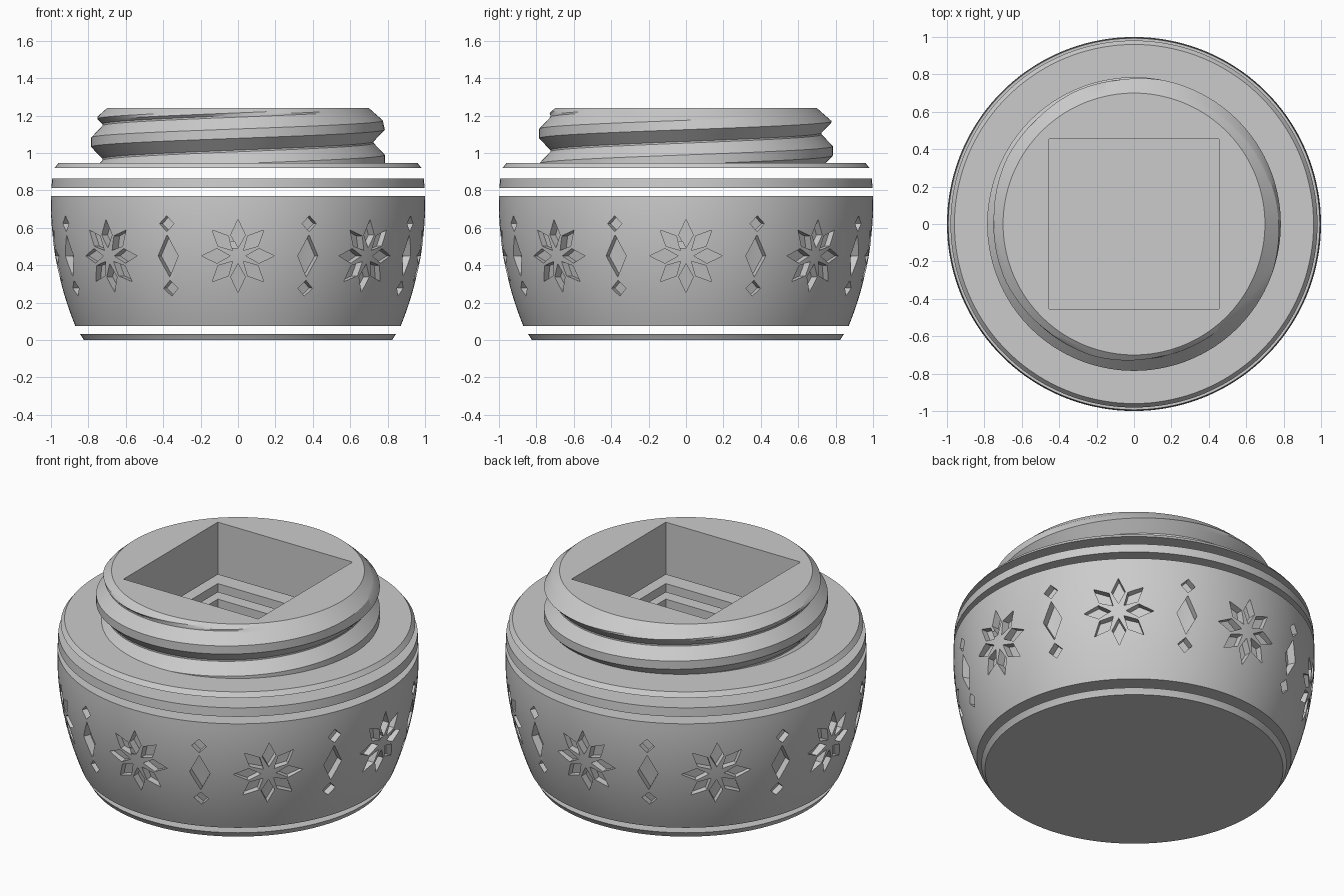
import bpy, bmesh
from math import sin, cos, pi, tau

cube = bpy.data.objects.get("Cube")
if cube:
    bpy.data.objects.remove(cube, do_unlink=True)

SEGMENTS = 144
PITCH = 0.185

grey = bpy.data.materials.new("plain grey")
grey.use_nodes = True
grey.diffuse_color = (0.6, 0.6, 0.6, 1)
grey.node_tree.nodes["Principled BSDF"].inputs["Base Color"].default_value = (0.6, 0.6, 0.6, 1)


def finish(name, bm):
    bmesh.ops.recalc_face_normals(bm, faces=bm.faces)
    mesh = bpy.data.meshes.new(name)
    bm.to_mesh(mesh)
    bm.free()
    mesh.materials.append(grey)
    obj = bpy.data.objects.new(name, mesh)
    bpy.context.collection.objects.link(obj)
    return obj


def select(obj):
    bpy.ops.object.select_all(action='DESELECT')
    obj.select_set(True)
    bpy.context.view_layer.objects.active = obj


def turned(name, profile):
    """Solid of revolution from (radius, z) points, capped at both ends."""
    bm = bmesh.new()
    rings = [[bm.verts.new((r * cos(tau * i / SEGMENTS), r * sin(tau * i / SEGMENTS), z))
              for i in range(SEGMENTS)] for r, z in profile]
    for a, b in zip(rings, rings[1:]):
        for i in range(SEGMENTS):
            j = (i + 1) % SEGMENTS
            bm.faces.new((a[i], a[j], b[j], b[i]))
    bm.faces.new(rings[0])
    bm.faces.new(rings[-1])
    return finish(name, bm)


def cut(obj, cutter):
    mod = obj.modifiers.new("cut", 'BOOLEAN')
    mod.operation = 'DIFFERENCE'
    mod.solver = 'EXACT'
    mod.object = cutter
    select(obj)
    bpy.ops.object.modifier_apply(modifier=mod.name)


def bulge(z):
    """Outer radius of the jar at a height."""
    return 1 - 0.13 * ((z - 0.72) / 0.645) ** 2


def thread_radius(offset, z):
    """Screw thread section, limited by the chamfer at the mouth."""
    d = abs((offset + PITCH / 2) % PITCH - PITCH / 2)
    ramp = min(1, max(0, (0.088 - d) / 0.063))
    return min(0.725 + 0.06 * ramp, 0.7 + (1.24 - z) / 0.88)


# Threaded neck: grid that follows the helix, clamped to the neck height
def threaded_neck():
    bm = bmesh.new()
    steps = [-0.088, -0.074, -0.06, -0.046, -0.035, -0.025,
             0.025, 0.035, 0.046, 0.06, 0.074, 0.088]
    columns = []
    for i in range(SEGMENTS + 1):
        a = tau * i / SEGMENTS
        crest = 1.0575 + PITCH * (a - pi) / tau
        column = []
        for turn in range(-2, 4):
            for s in steps:
                z = min(1.24, max(0.93, crest + turn * PITCH + s))
                r = thread_radius(z - crest, z)
                column.append(bm.verts.new((r * cos(a), r * sin(a), z)))
        columns.append(column)
    for c, d in zip(columns, columns[1:]):
        for k in range(len(c) - 1):
            bm.faces.new((c[k], d[k], d[k + 1], c[k + 1]))
    bmesh.ops.remove_doubles(bm, verts=bm.verts, dist=0.0002)
    bmesh.ops.holes_fill(bm, edges=[e for e in bm.edges if e.is_boundary], sides=0)
    return finish("threaded_neck", bm)


# Snowflake band: kite prisms sunk into the wall
def prism(bm, outline, angle):
    layers = []
    for depth in (-0.045, 0.06):
        layer = []
        for x, z in outline:
            r = bulge(z) + depth
            layer.append(bm.verts.new((r * cos(angle) - x * sin(angle),
                                       r * sin(angle) + x * cos(angle), z)))
        layers.append(layer)
    inner, outer = layers
    for layer in layers:
        bm.faces.new((layer[0], layer[1], layer[2]))
        bm.faces.new((layer[0], layer[2], layer[3]))
    for i in range(4):
        j = (i + 1) % 4
        bm.faces.new((inner[i], inner[j], outer[j], outer[i]))


def diamond(z, w, h):
    return [(0, z - h), (w, z), (0, z + h), (-w, z)]


def ornament_cutter():
    bm = bmesh.new()
    kite = [(0.042, 0), (0.112, 0.039), (0.195, 0), (0.112, -0.039)]
    for n in range(8):
        angle = n * pi / 4
        for p in range(8):
            t = p * pi / 4
            prism(bm, [(u * cos(t) - v * sin(t), 0.45 + u * sin(t) + v * cos(t))
                       for u, v in kite], angle)
        for z, w, h in ((0.45, 0.058, 0.113), (0.622, 0.042, 0.042), (0.277, 0.042, 0.042)):
            prism(bm, diamond(z, w, h), angle + pi / 8)
    return finish("ornament_cutter", bm)


# Square well cutter
bm = bmesh.new()
bmesh.ops.create_cube(bm, size=1)
for v in bm.verts:
    v.co = (v.co.x * 0.91, v.co.y * 0.91, 0.7 + v.co.z * 1.32)
well = finish("well_cutter", bm)

# Stacked parts, separated by open grooves
base = turned("base_plate", [(0.825, 0), (0.83, 0.01), (0.845, 0.033)])
heights = [0.075 + 0.695 * i / 20 for i in range(21)]
body = turned("jar_body", [(bulge(z), z) for z in heights])
band = turned("upper_band", [(bulge(z), z) for z in (0.812, 0.838, 0.865)])
shoulder = turned("shoulder_plate", [(0.981, 0.92), (0.96, 0.947)])
neck = threaded_neck()

ornaments = ornament_cutter()
cut(body, ornaments)
for part in (body, band, shoulder, neck):
    cut(part, well)
for helper in (ornaments, well):
    bpy.data.objects.remove(helper, do_unlink=True)

for part in (base, body, band, shoulder, neck):
    select(part)
    bpy.ops.object.shade_smooth_by_angle(angle=pi / 7)
